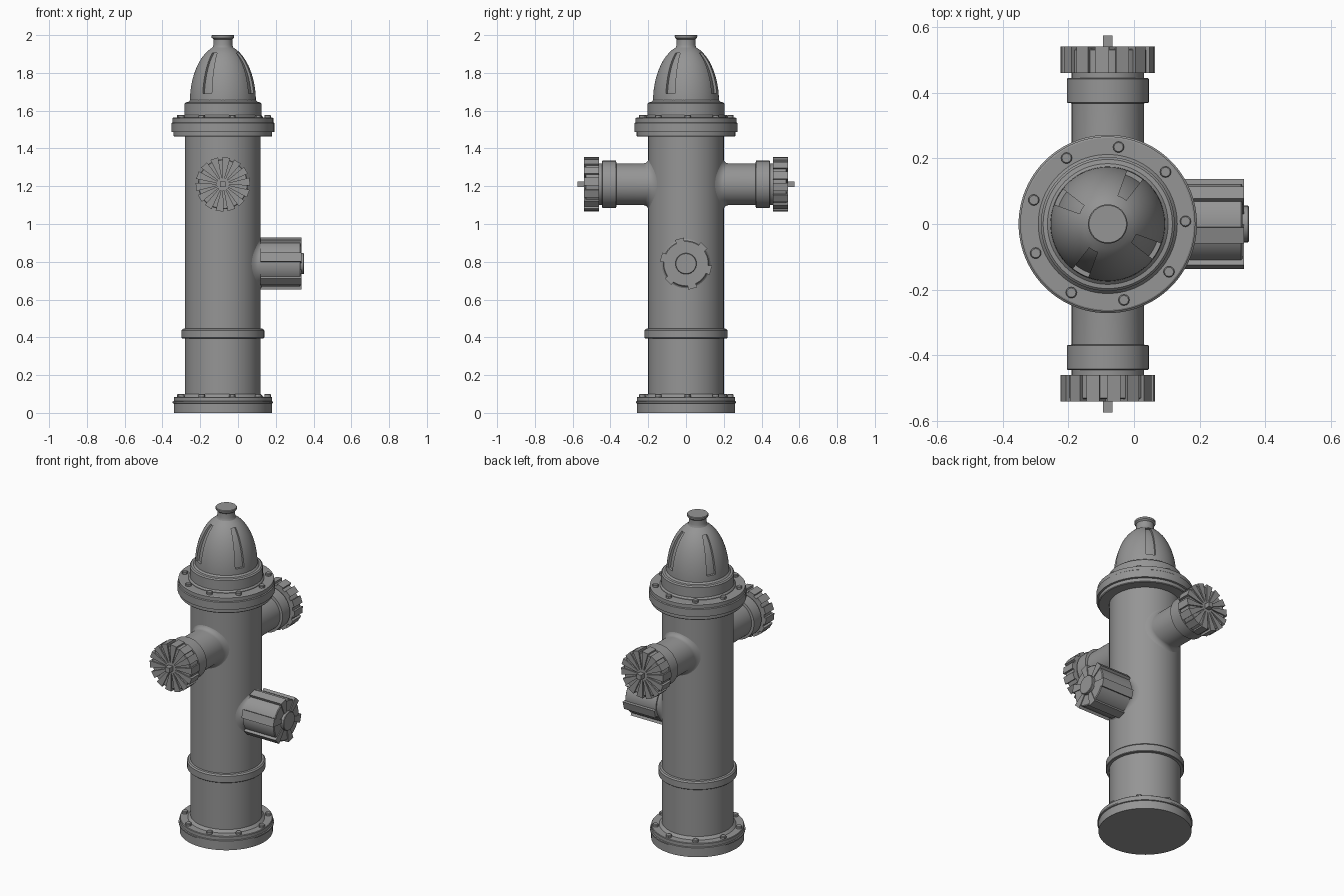
import bpy, bmesh, math
from mathutils import Matrix, Vector

if "Cube" in bpy.data.objects:
    bpy.data.objects.remove(bpy.data.objects["Cube"], do_unlink=True)

CX = -0.08          # barrel axis
BARREL = 0.2        # barrel radius
parts = []

grey = bpy.data.materials.new("cast iron grey")
grey.use_nodes = True
GREY = (0.3, 0.3, 0.3, 1)
grey.diffuse_color = GREY
grey.node_tree.nodes["Principled BSDF"].inputs["Base Color"].default_value = GREY


def finish(name, bm, frame):
    """Turn a bmesh into a placed object."""
    bmesh.ops.recalc_face_normals(bm, faces=bm.faces)
    bm.transform(frame)
    mesh = bpy.data.meshes.new(name)
    bm.to_mesh(mesh)
    bm.free()
    mesh.materials.append(grey)
    ob = bpy.data.objects.new(name, mesh)
    bpy.context.collection.objects.link(ob)
    parts.append(ob)


def loft(bm, rings):
    """Skin closed rings of points and cap both ends."""
    loops = [[bm.verts.new(p) for p in ring] for ring in rings]
    n = len(loops[0])
    for a, b in zip(loops, loops[1:]):
        for i in range(n):
            j = (i + 1) % n
            bm.faces.new((a[i], a[j], b[j], b[i]))
    bm.faces.new(loops[0][::-1])
    bm.faces.new(loops[-1])


def circle(r, z, n=64, start=0.0):
    return [Vector((r * math.cos(start + math.tau * i / n),
                    r * math.sin(start + math.tau * i / n), z)) for i in range(n)]


def lathe(name, profile, frame, n=64):
    bm = bmesh.new()
    loft(bm, [circle(r, z, n) for r, z in profile])
    finish(name, bm, frame)


def radial_ribs(name, count, start, r0, w0, r1, w1, z0, z1, frame):
    """Wedge-shaped bars arranged round the local z axis."""
    bm = bmesh.new()
    for k in range(count):
        turn = Matrix.Rotation(start + math.tau * k / count, 3, 'Z')
        outline = [(r0, -w0), (r1, -w1), (r1, w1), (r0, w0)]
        loft(bm, [[turn @ Vector((x, y, z)) for x, y in outline] for z in (z0, z1)])
    finish(name, bm, frame)


def bolts(name, z0, z1):
    bm = bmesh.new()
    for k in range(9):
        a = math.radians(2 + 40 * k)
        c = Vector((0.237 * math.cos(a), 0.237 * math.sin(a), 0))
        loft(bm, [[c + p for p in circle(r, z, 12)]
                  for r, z in ((0.017, z0), (0.017, z1 - 0.003), (0.014, z1))])
    finish(name, bm, AXIS)


def outward(direction, height):
    """Frame with local z pointing out of the barrel and local y up."""
    d, up = Vector(direction), Vector((0, 0, 1))
    rot = Matrix((up.cross(d), up, d)).transposed().to_4x4()
    return Matrix.Translation((CX, 0, height)) @ rot


def branch_pipe(name, r, fillet, end, frame):
    """Pipe whose root flares onto the barrel surface."""
    bm = bmesh.new()
    rings = []
    for k in range(9):
        a = math.pi / 2 * k / 8
        ring = circle(r + fillet * (1 - math.sin(a)), 0)
        for p in ring:
            p.z = math.sqrt((BARREL - 0.002) ** 2 - p.x ** 2) + fillet * (1 - math.cos(a))
        rings.append(ring)
    rings.append(circle(r, end))
    loft(bm, rings)
    finish(name, bm, frame)


AXIS = Matrix.Translation((CX, 0, 0))

# Barrel with its flanges
lathe("barrel", [(BARREL, 0.05), (BARREL, 1.5)], AXIS, 96)
lathe("base_flange", [(0.26, 0), (0.26, 0.05), (0.266, 0.052), (0.266, 0.06), (0.26, 0.062),
                      (0.26, 0.082), (0.257, 0.085), (0.215, 0.085), (0.2, 0.1)], AXIS, 96)
lathe("barrel_ring", [(0.198, 0.395), (0.216, 0.395), (0.219, 0.398), (0.219, 0.437),
                      (0.212, 0.445), (0.198, 0.447)], AXIS, 96)
lathe("top_flange", [(0.2, 1.462), (0.257, 1.462), (0.261, 1.466), (0.261, 1.486),
                     (0.272, 1.488), (0.272, 1.534), (0.267, 1.538), (0.267, 1.56),
                     (0.262, 1.563), (0.2, 1.563)], AXIS, 96)
lathe("bonnet_ring", [(0.212, 1.55), (0.212, 1.566), (0.204, 1.576), (0.204, 1.637),
                      (0.197, 1.644), (0.184, 1.646), (0.174, 1.656)], AXIS, 96)
bolts("base_bolts", 0.08, 0.1)
bolts("flange_bolts", 1.555, 1.578)

# Domed bonnet with four recessed slots
SEG = 80
LOW, HIGH = 1.69, 1.905
heights = [1.645, 1.667] + [LOW + (HIGH - LOW) * i / 10 for i in range(11)] + [1.92, 1.935]
dome = bmesh.new()
begin = math.radians(61 - 9)
loft(dome, [circle(0.175 * math.sqrt(1 - ((z - 1.645) / 0.305) ** 2), z, SEG, begin)
            for z in heights])
slot = []
for f in dome.faces:
    c = f.calc_center_median()
    step = (math.atan2(c.y, c.x) - begin) % (math.pi / 2)
    if len(f.verts) == 4 and LOW < c.z < HIGH and step < math.radians(18):
        slot.append(f)
sunk = bmesh.ops.extrude_face_region(dome, geom=slot)
for v in [g for g in sunk["geom"] if isinstance(g, bmesh.types.BMVert)]:
    flat = Vector((v.co.x, v.co.y, 0))
    v.co -= flat.normalized() * 0.014
for f in slot:
    if f.is_valid:
        dome.faces.remove(f)
finish("bonnet_dome", dome, AXIS)

lathe("operating_nut", [(0.06, 1.925), (0.053, 1.938), (0.05, 1.95), (0.05, 1.978),
                        (0.059, 1.986), (0.06, 1.997), (0.057, 2.0)], AXIS, 48)

# Two hose outlets, front and back
for side, y in (("front", -1), ("back", 1)):
    frame = outward((0, y, 0), 1.21)
    branch_pipe(side + "_outlet_pipe", 0.11, 0.03, 0.47, frame)
    lathe(side + "_outlet_collar", [(0.11, 0.368), (0.125, 0.37), (0.125, 0.442),
                                    (0.122, 0.445), (0.11, 0.445)], frame)
    lathe(side + "_outlet_cap", [(0.132, 0.46), (0.132, 0.53), (0.128, 0.533)], frame)
    radial_ribs(side + "_cap_ribs", 14, 0.1, 0.03, 0.005, 0.143, 0.021, 0.46, 0.541, frame)
    lathe(side + "_cap_hub", [(0.034, 0.52), (0.034, 0.541)], frame, 24)
    radial_ribs(side + "_cap_stem", 1, 0, -0.015, 0.015, 0.015, 0.015, 0.53, 0.575, frame)

# Large side outlet
frame = outward((1, 0, 0), 0.79)
branch_pipe("side_outlet_neck", 0.115, 0.025, 0.24, frame)
lathe("side_outlet_cap", [(0.122, 0.2), (0.122, 0.407), (0.117, 0.411)], frame)
radial_ribs("side_cap_ribs", 6, math.radians(45), 0.04, 0.01, 0.136, 0.025, 0.2, 0.416, frame)
lathe("side_cap_hub", [(0.056, 0.4), (0.056, 0.427), (0.053, 0.43)], frame, 32)

# Smooth shading with sharp edges kept
for ob in bpy.context.selected_objects:
    ob.select_set(False)
for ob in parts:
    ob.select_set(True)
bpy.context.view_layer.objects.active = parts[0]
bpy.ops.object.shade_smooth_by_angle(angle=math.radians(30))
